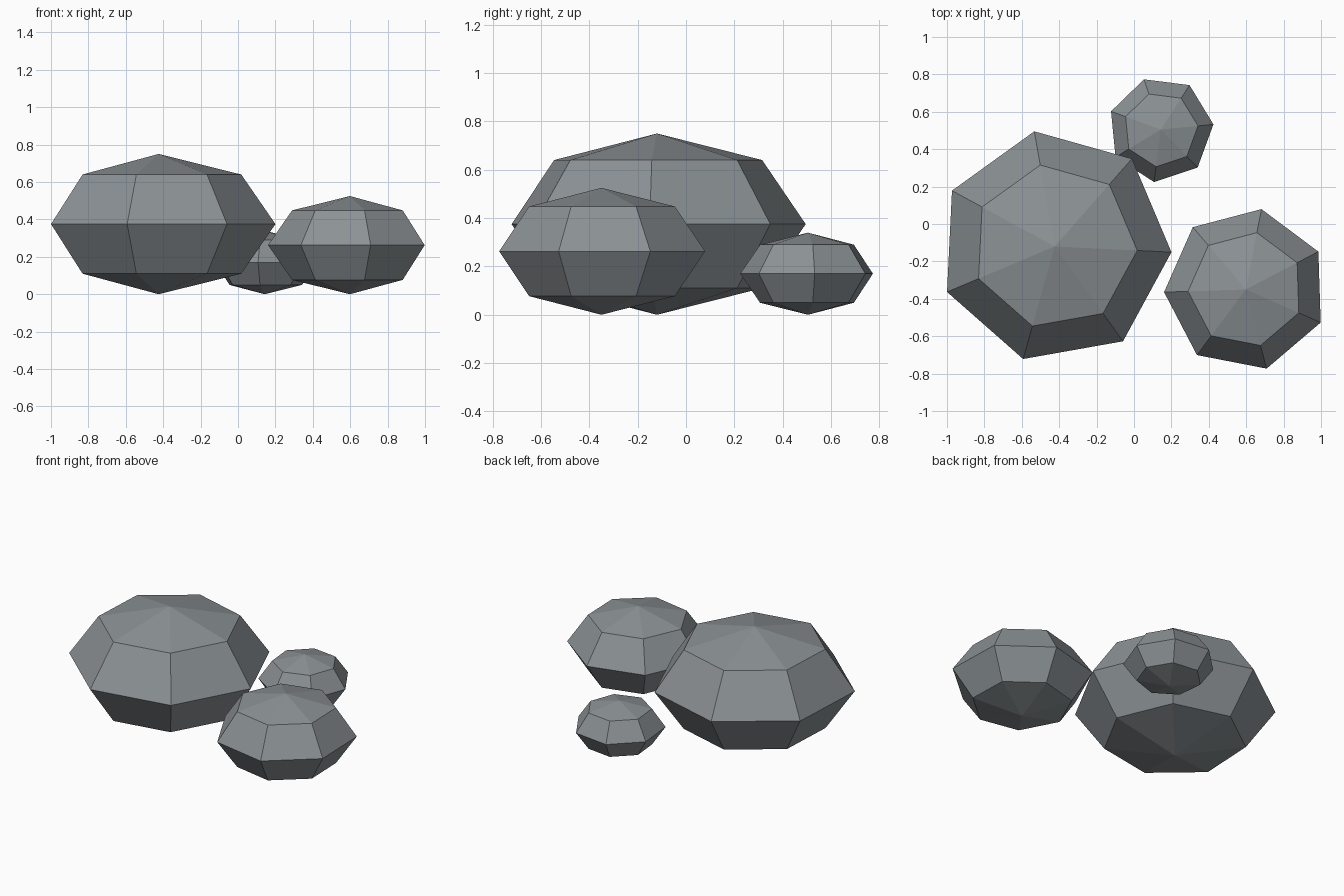
import bpy
import bmesh
from math import sin, cos, pi, radians

cube = bpy.data.objects.get("Cube")
if cube:
    bpy.data.objects.remove(cube, do_unlink=True)

SIDES = 7
BANDS = 4
FLATTEN = 0.6

# Stone colour
stone = bpy.data.materials.new("grey stone")
stone.use_nodes = True
colour = (0.26, 0.285, 0.30, 1)
stone.diffuse_color = colour
stone.node_tree.nodes["Principled BSDF"].inputs["Base Color"].default_value = colour


def make_stone(name, x, y, radius, turn):
    """Squashed low-poly sphere resting on the ground, one corner at angle turn."""
    height = radius * FLATTEN
    bm = bmesh.new()
    top = bm.verts.new((0, 0, height))
    bottom = bm.verts.new((0, 0, -height))
    rings = []
    for band in range(1, BANDS):
        tilt = pi * band / BANDS
        rings.append([
            bm.verts.new((radius * sin(tilt) * cos(turn + 2 * pi * i / SIDES),
                          radius * sin(tilt) * sin(turn + 2 * pi * i / SIDES),
                          height * cos(tilt)))
            for i in range(SIDES)])
    for i in range(SIDES):
        j = (i + 1) % SIDES
        bm.faces.new((top, rings[0][i], rings[0][j]))
        bm.faces.new((bottom, rings[-1][j], rings[-1][i]))
        for upper, lower in zip(rings, rings[1:]):
            bm.faces.new((upper[i], lower[i], lower[j], upper[j]))
    bmesh.ops.recalc_face_normals(bm, faces=bm.faces)
    mesh = bpy.data.meshes.new(name)
    bm.to_mesh(mesh)
    bm.free()
    mesh.materials.append(stone)
    obj = bpy.data.objects.new(name, mesh)
    obj.location = (x, y, height)
    bpy.context.collection.objects.link(obj)


# Three stones in a cluster
make_stone("large_stone", -0.424, -0.12, 0.625, radians(-2.8))
make_stone("medium_stone", 0.598, -0.35, 0.4375, radians(79))
make_stone("small_stone", 0.143, 0.505, 0.283, radians(5.6))
